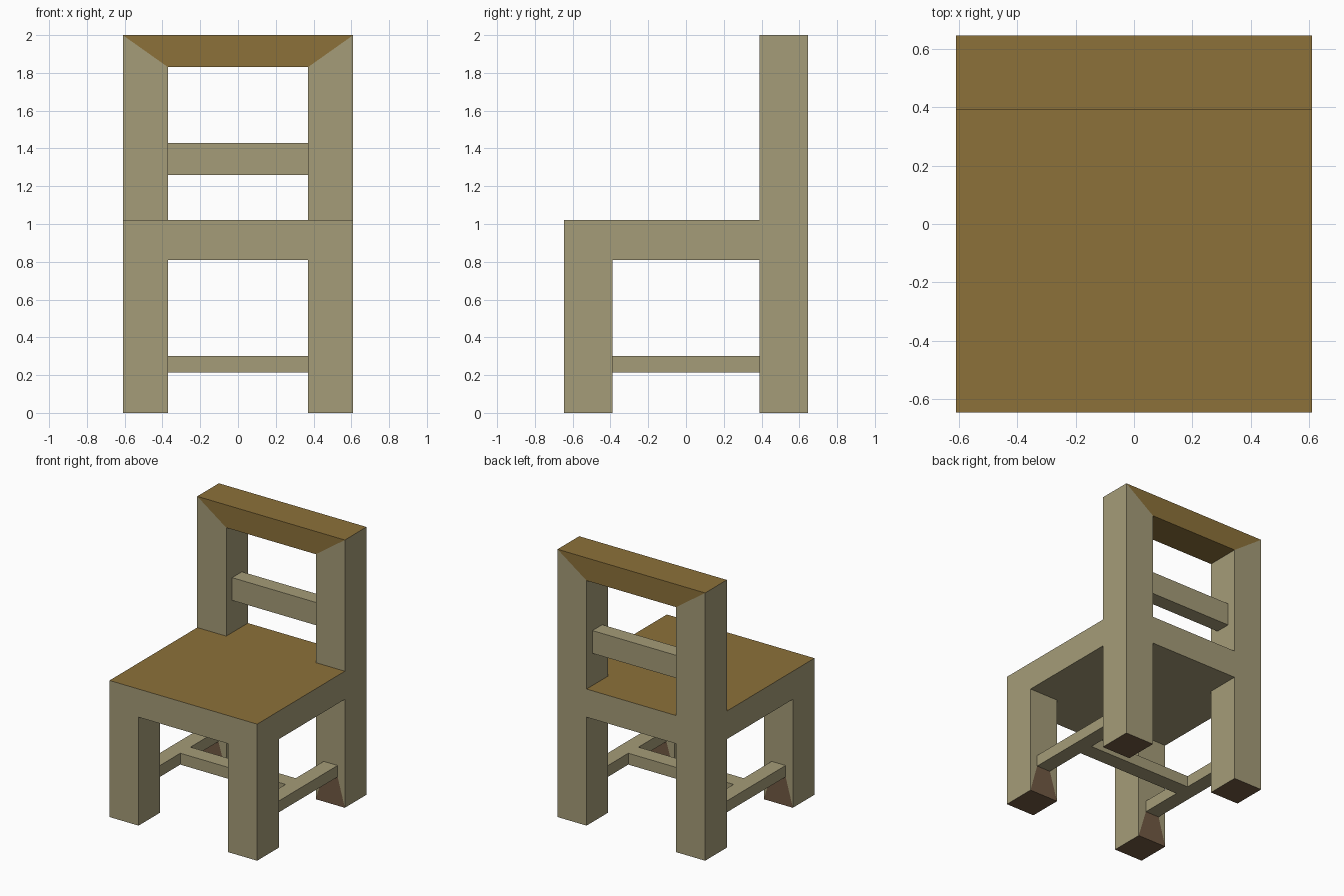
import bpy
import bmesh

if "Cube" in bpy.data.objects:
    bpy.data.objects.remove(bpy.data.objects["Cube"])


def material(name, rgb):
    mat = bpy.data.materials.new(name)
    mat.diffuse_color = (*rgb, 1.0)
    mat.use_nodes = True
    mat.node_tree.nodes["Principled BSDF"].inputs["Base Color"].default_value = mat.diffuse_color
    return mat


TAN = material("tan_wood", (0.376, 0.332, 0.188))
BROWN = material("brown_wood", (0.262, 0.165, 0.042))
DARK = material("dark_wood", (0.168, 0.102, 0.056))

# Shared dimensions
XI, XO = 0.37, 0.61          # inner and outer leg sides
YI, YO = 0.39, 0.645
SEAT_LOW, SEAT_TOP = 0.81, 1.02
BAR_LOW, BAR_TOP = 0.215, 0.30
SX0, SX1 = 0.435, 0.55       # side stretcher width


def finish(bm, name, mats, mirror=""):
    bmesh.ops.recalc_face_normals(bm, faces=bm.faces[:])
    mesh = bpy.data.meshes.new(name)
    bm.to_mesh(mesh)
    bm.free()
    for mat in mats:
        mesh.materials.append(mat)
    obj = bpy.data.objects.new(name, mesh)
    bpy.context.collection.objects.link(obj)
    if mirror:
        mod = obj.modifiers.new("mirror", "MIRROR")
        mod.use_axis = ("x" in mirror, "y" in mirror, False)
        mod.use_mirror_merge = False
    return obj


def prism(profile, y0, y1):
    """Extrude an x-z profile along y."""
    bm = bmesh.new()
    face = bm.faces.new([bm.verts.new((x, y0, z)) for x, z in profile])
    ext = bmesh.ops.extrude_face_region(bm, geom=[face])["geom"]
    verts = [g for g in ext if isinstance(g, bmesh.types.BMVert)]
    bmesh.ops.translate(bm, verts=verts, vec=(0, y1 - y0, 0))
    if not any(len(e.link_faces) == 1 for e in face.edges):
        bmesh.ops.recalc_face_normals(bm, faces=bm.faces[:])
    else:
        bm.faces.new(face.verts[:]) if not face.is_valid else None
    bmesh.ops.recalc_face_normals(bm, faces=bm.faces[:])
    bm.normal_update()
    return bm


def box(x0, x1, y0, y1, z0, z1):
    return prism([(x0, z0), (x1, z0), (x1, z1), (x0, z1)], y0, y1)


# Legs: dark foot, plus a dark patch below the stretcher on the inner face
bm = box(XI, XO, YI, YO, 0, SEAT_LOW)
for f in bm.faces:
    if f.normal.z < -0.9:
        f.material_index = 1
inner = next(f for f in bm.faces if f.normal.y < -0.9)
ring = bmesh.ops.inset_region(bm, faces=[inner], thickness=0.02)["faces"]
for v in inner.verts:
    v.co.x = SX0 if v.co.x < (XI + XO) / 2 else SX1
    v.co.z = BAR_LOW if v.co.z < SEAT_LOW / 2 else BAR_TOP
for f in ring:
    if sum(v.co.z < 0.001 for v in f.verts) == 2:
        f.material_index = 1
finish(bm, "legs", [TAN, DARK], "xy")

# Seat: brown top on a tan slab
bm = box(-XO, XO, -YO, YO, SEAT_LOW, SEAT_TOP)
for f in bm.faces:
    if f.normal.z > 0.9:
        f.material_index = 1
finish(bm, "seat", [TAN, BROWN])

# Backrest: mitred posts, mitred top rail and thin middle rail
RAIL = 1.83
post = [(XI, SEAT_TOP), (XO, SEAT_TOP), (XO, 2.0), (XI, RAIL)]
finish(prism(post, YI, YO), "back_posts", [TAN], "x")
top = [(-XI, RAIL), (XI, RAIL), (XO, 2.0), (-XO, 2.0)]
finish(prism(top, YI, YO), "top_rail", [BROWN])
finish(box(-XI, XI, 0.46, 0.575, 1.26, 1.43), "middle_rail", [TAN])

# H-shaped stretchers between the legs
finish(box(SX0, SX1, -YI, YI, BAR_LOW, BAR_TOP), "side_stretchers", [TAN], "x")
finish(box(-SX0, SX0, -0.06, 0.06, BAR_LOW, BAR_TOP), "cross_stretcher", [TAN])
